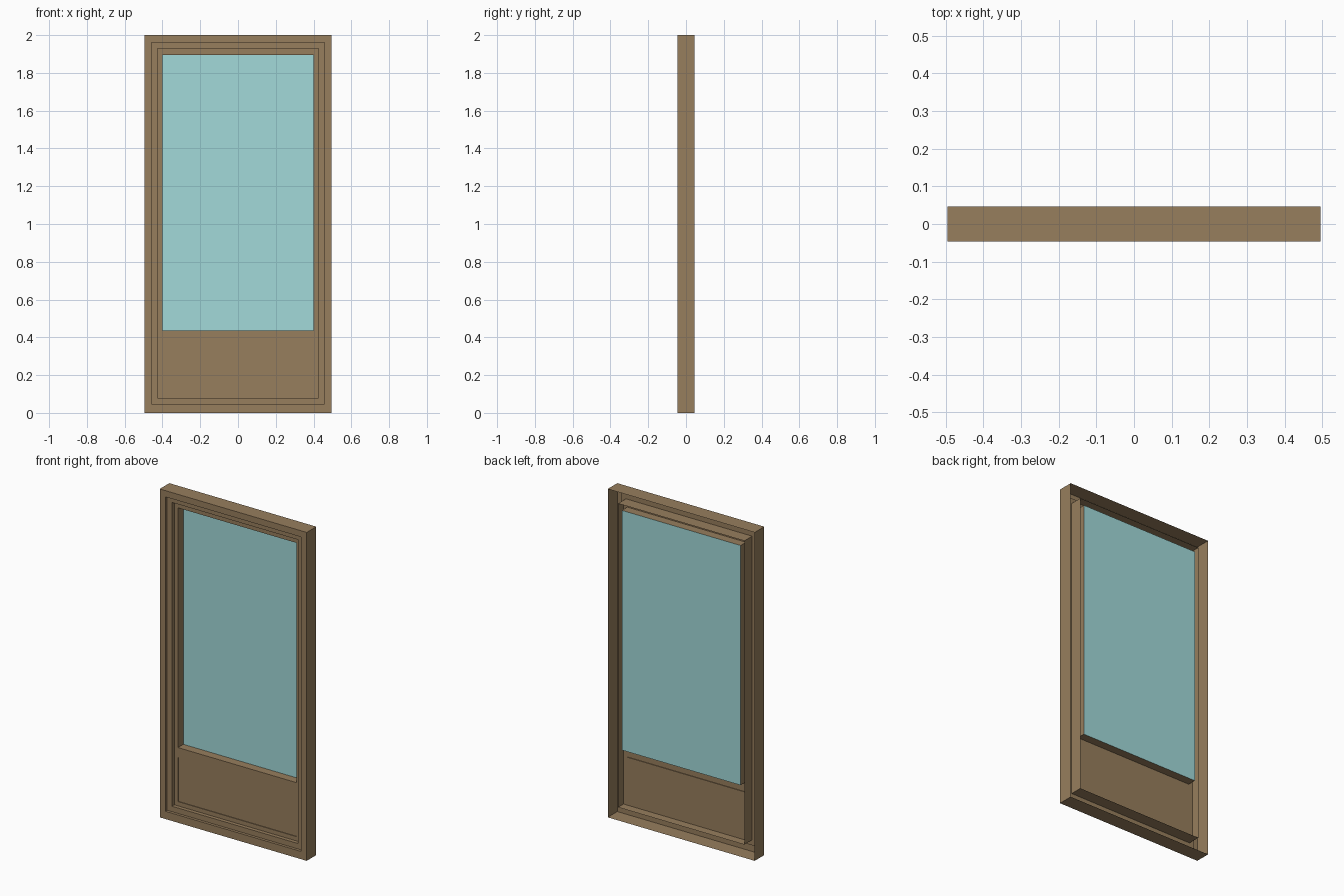
import bpy, bmesh

if "Cube" in bpy.data.objects:
    bpy.data.objects.remove(bpy.data.objects["Cube"])

BACK, FRONT = 0.046, -0.046
STEP = -0.029      # rebate face behind the front face
SASH = -0.006      # sash and panel face
PANEL = -0.002     # slightly sunk panel


def material(name, rgb):
    m = bpy.data.materials.new(name)
    m.diffuse_color = (*rgb, 1)
    m.use_nodes = True
    m.node_tree.nodes["Principled BSDF"].inputs["Base Color"].default_value = m.diffuse_color
    return m


wood = material("wood", (0.31, 0.21, 0.11))
pane = material("glass", (0.36, 0.70, 0.70))


def loop(bm, half, lo, hi, y):
    return [bm.verts.new(p) for p in
            ((-half, y, lo), (half, y, lo), (half, y, hi), (-half, y, hi))]


def sheet(name, mat, rects, cap=False):
    """Bridge successive rectangles (half width, z low, z high, y) into an open sheet."""
    bm = bmesh.new()
    loops = [loop(bm, *r) for r in rects]
    for a, b in zip(loops, loops[1:]):
        for i in range(4):
            j = (i + 1) % 4
            bm.faces.new((a[i], a[j], b[j], b[i]))
    if cap:
        bm.faces.new(loops[-1])
    me = bpy.data.meshes.new(name)
    bm.to_mesh(me)
    bm.free()
    me.materials.append(mat)
    ob = bpy.data.objects.new(name, me)
    bpy.context.collection.objects.link(ob)
    return ob


OUTER = (0.495, 0.0, 2.0)
REBATE = (0.457, 0.047, 1.962)
EDGE = (0.425, 0.08, 1.93)
INNER = (0.40, 0.106, 1.895)
LIGHT = (0.40, 0.435, 1.895)
LOWER = (0.40, 0.106, 0.374)

# Outer frame: open-backed casing, front face, stepped rebate, sash edge wall
sheet("outer_frame", wood, [(*OUTER, BACK), (*OUTER, FRONT), (*REBATE, FRONT),
                            (*REBATE, STEP), (*EDGE, STEP), (*EDGE, BACK)])
# Sash face ring around glass and panel
sheet("sash_face", wood, [(*EDGE, SASH), (*INNER, SASH)])
# Rail between panel and glass
sheet("middle_rail", wood, [(0.40, LOWER[2], LIGHT[1], SASH)], cap=True)
# Deep reveal running back to the glass
sheet("glass_reveal", wood, [(*LIGHT, SASH), (*LIGHT, BACK)])
# Sunk lower panel
sheet("lower_panel", wood, [(*LOWER, SASH), (*LOWER, PANEL)], cap=True)
# Glass pane
sheet("glass_pane", pane, [(*LIGHT, BACK)], cap=True)
